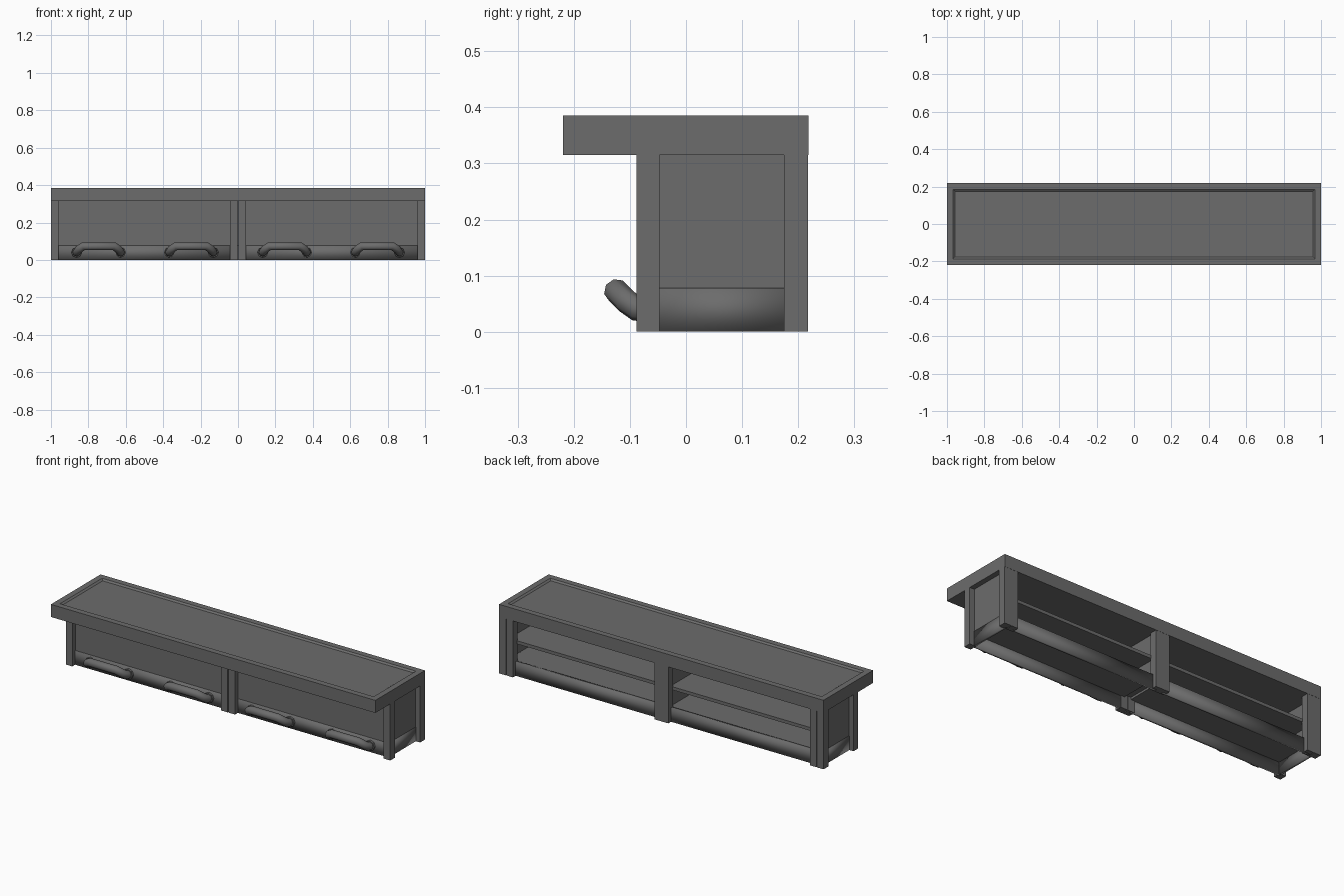
import bpy, bmesh

if "Cube" in bpy.data.objects:
    bpy.data.objects.remove(bpy.data.objects["Cube"])

# Dark grey finish
grey = bpy.data.materials.new("dark_grey")
grey.diffuse_color = (0.15, 0.15, 0.15, 1)
grey.use_nodes = True
grey.node_tree.nodes["Principled BSDF"].inputs["Base Color"].default_value = grey.diffuse_color


def box(name, x, y, z, smooth=False):
    bm = bmesh.new()
    bmesh.ops.create_cube(bm, size=1)
    for v in bm.verts:
        v.co = [(a + b) / 2 + c * (b - a) for (a, b), c in zip((x, y, z), v.co)]
    for f in bm.faces:
        f.smooth = smooth
    me = bpy.data.meshes.new(name)
    bm.to_mesh(me)
    bm.free()
    ob = bpy.data.objects.new(name, me)
    bpy.context.collection.objects.link(ob)
    return ob


FRONT, BACK, UNDER = -0.088, 0.217, 0.315

# Countertop with a raised rim and sunken panel
top = box("countertop", (-1, 1), (-0.219, 0.218), (UNDER, 0.385))
bm = bmesh.new()
bm.from_mesh(top.data)
bm.normal_update()
face = max(bm.faces, key=lambda f: f.calc_center_median().z)
for thickness, depth in ((0.033, 0), (0.010, -0.008)):
    bmesh.ops.inset_region(bm, faces=[face], thickness=thickness, depth=depth,
                           use_even_offset=True)
bm.to_mesh(top.data)
bm.free()

for s, side in ((-1, "left"), (1, "right")):
    def sx(a, b):
        return tuple(sorted((s * a, s * b)))

    # Posts at the corners and the centre
    box(side + "_front_post", sx(0.96, 1), (FRONT, -0.047), (0, UNDER))
    box(side + "_back_post", sx(0.958, 1), (0.175, BACK), (0, UNDER))
    box(side + "_back_inner_post", sx(0.915, 0.956), (0.175, BACK), (0, UNDER))
    box(side + "_centre_front_post", sx(0.002, 0.043), (FRONT, -0.047), (0, UNDER))

    # Thin panels, lower rails, floor and shelf of one bay; open underneath
    box(side + "_front_panel", sx(0.02, 0.97), (-0.060, -0.053), (0.078, UNDER))
    box(side + "_front_rail", sx(0.02, 0.97), (-0.063, -0.050), (0, 0.078), True)
    box(side + "_end_panel", sx(0.964, 0.971), (-0.05, 0.19), (0.078, UNDER))
    box(side + "_end_rail", sx(0.961, 0.974), (-0.05, 0.19), (0, 0.078), True)
    box(side + "_back_rail", sx(0.02, 0.95), (0.180, 0.193), (0, 0.078), True)
    box(side + "_floor", sx(0.02, 0.965), (-0.055, 0.185), (0.066, 0.078))
    box(side + "_shelf", sx(0.02, 0.965), (-0.055, 0.18), (0.172, 0.19))

    # Bent tubular handles with round mounts
    for cx in (0.25, 0.745):
        half = [(0.118, -0.06, 0.038), (0.118, -0.088, 0.041),
                (0.108, -0.107, 0.055), (0.082, -0.125, 0.073)]
        path = [(-a, y, z) for a, y, z in half] + half[::-1]
        cu = bpy.data.curves.new(side + "_handle", "CURVE")
        cu.dimensions = "3D"
        cu.bevel_depth = 0.022
        cu.bevel_resolution = 2
        cu.use_fill_caps = True
        sp = cu.splines.new("POLY")
        sp.points.add(len(path) - 1)
        for p, (a, y, z) in zip(sp.points, path):
            p.co = (s * cx + a, y, z, 1)
        ob = bpy.data.objects.new(side + "_handle", cu)
        bpy.context.collection.objects.link(ob)
        bpy.ops.object.select_all(action="DESELECT")
        ob.select_set(True)
        bpy.context.view_layer.objects.active = ob
        bpy.ops.object.convert(target="MESH")
        bpy.ops.object.shade_smooth_by_angle(angle=0.9)
        for e in (-0.118, 0.118):
            bpy.ops.mesh.primitive_cylinder_add(
                vertices=8, radius=0.028, depth=0.012,
                location=(s * cx + e, -0.068, 0.04), rotation=(1.5708, 0, 0))
            bpy.context.object.name = side + "_handle_mount"

# Centre divider and back post
box("centre_divider", (-0.03, 0.03), (-0.05, 0.18), (0.078, UNDER))
box("centre_back_post", (-0.043, 0.043), (0.175, BACK), (0, UNDER))

for ob in bpy.data.objects:
    ob.data.materials.clear()
    ob.data.materials.append(grey)
